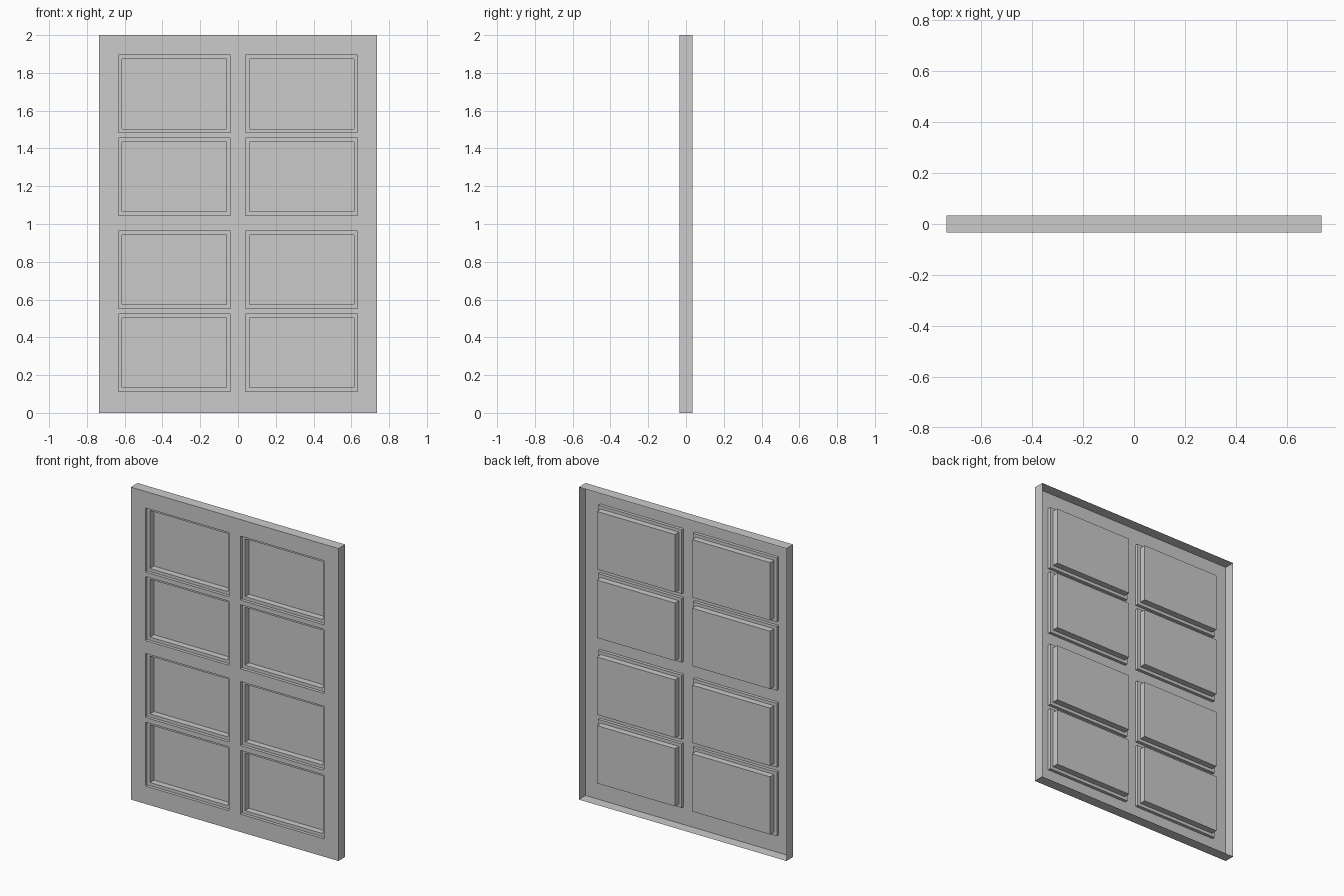
import bpy, bmesh
from mathutils import Vector

if "Cube" in bpy.data.objects:
    bpy.data.objects.remove(bpy.data.objects["Cube"])

HALF_W, HEIGHT, HALF_D = 0.735, 2.0, 0.034
LEDGE_DEPTH, PANEL_DEPTH, INSET = 0.02, 0.06, 0.02
panel_x = [(-0.633, -0.04), (0.04, 0.633)]
panel_z = [(0.114, 0.524 - 0.001), (0.553, 0.963), (1.045, 1.455), (1.484, 1.894)]

xs = [-HALF_W] + [v for p in panel_x for v in p] + [HALF_W]
zs = [0.0] + [v for p in panel_z for v in p] + [HEIGHT]

bm = bmesh.new()

# Front sheet as a lattice of stiles, rails and panel cells
verts = [[bm.verts.new((x, -HALF_D, z)) for z in zs] for x in xs]
panels = []
for i in range(len(xs) - 1):
    for j in range(len(zs) - 1):
        f = bm.faces.new((verts[i][j], verts[i + 1][j],
                          verts[i + 1][j + 1], verts[i][j + 1]))
        if i % 2 and j % 2:
            panels.append(f)

# Outer rim folded back, open behind
rim = [e for e in bm.edges if e.is_boundary]
res = bmesh.ops.extrude_edge_only(bm, edges=rim)
bmesh.ops.translate(bm, vec=Vector((0, 2 * HALF_D, 0)),
                    verts=[g for g in res["geom"] if isinstance(g, bmesh.types.BMVert)])


def push_back(faces, depth):
    """Sink each face straight back and return the sunk faces."""
    sunk = bmesh.ops.extrude_discrete_faces(bm, faces=faces)["faces"]
    bmesh.ops.translate(bm, vec=Vector((0, depth, 0)),
                        verts=list({v for f in sunk for v in f.verts}))
    return sunk


# Stepped recesses: shallow ledge, then the deep panel
panels = push_back(panels, LEDGE_DEPTH)
bmesh.ops.inset_individual(bm, faces=panels, thickness=INSET, use_even_offset=True)
push_back(panels, PANEL_DEPTH - LEDGE_DEPTH)

# Weld and orient the shell so the front looks outward
bmesh.ops.remove_doubles(bm, verts=bm.verts, dist=1e-5)
bmesh.ops.recalc_face_normals(bm, faces=bm.faces)
if sum(f.normal.y * f.calc_area() for f in bm.faces) > 0:
    bmesh.ops.reverse_faces(bm, faces=bm.faces)

mesh = bpy.data.meshes.new("panelled_door")
bm.to_mesh(mesh)
bm.free()
bpy.context.collection.objects.link(bpy.data.objects.new("panelled_door", mesh))
